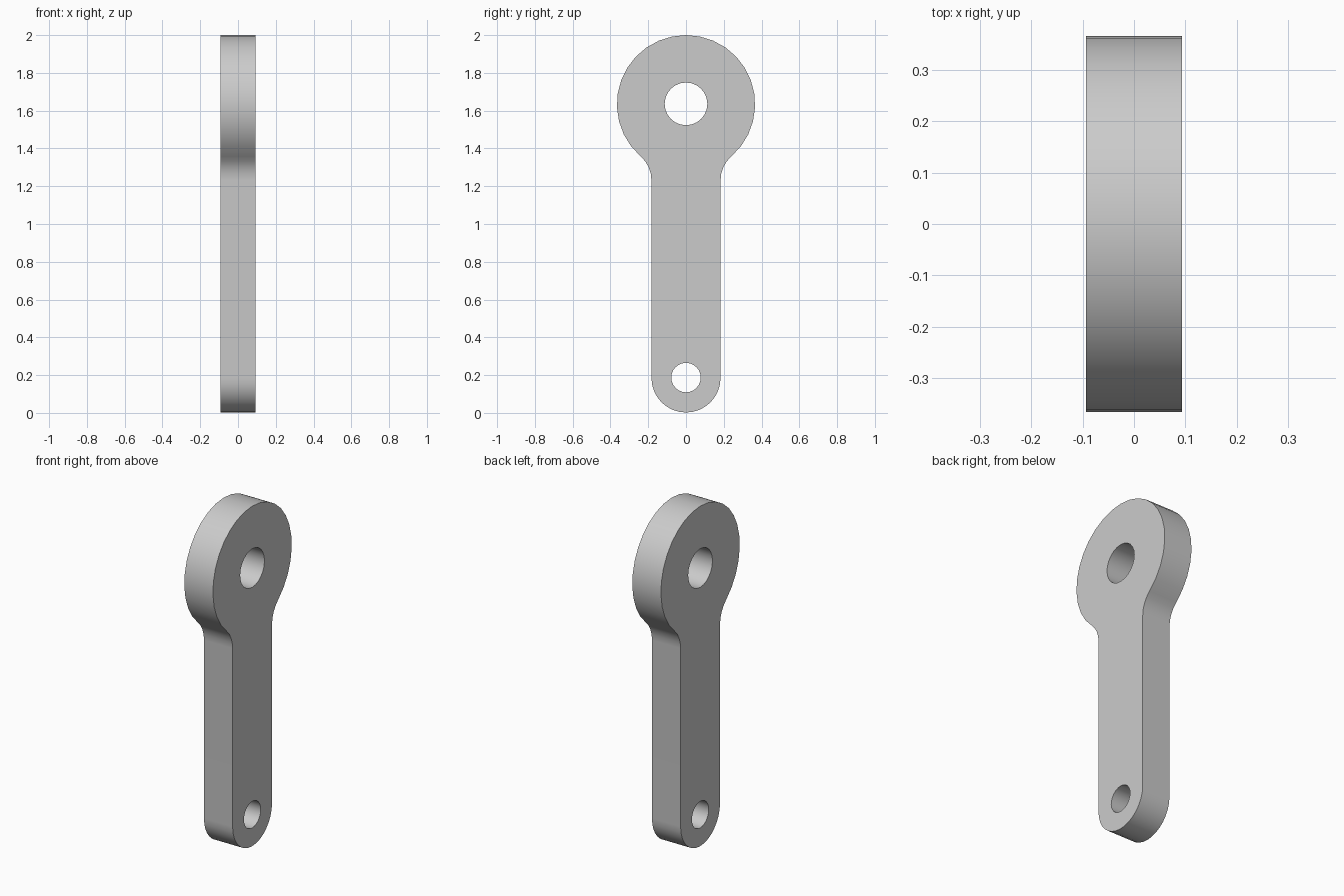
import bpy, bmesh
from math import pi, sin, cos, atan2, sqrt, radians

cube = bpy.data.objects.get("Cube")
if cube:
    bpy.data.objects.remove(cube, do_unlink=True)

# Dimensions of the link plate
HALF_THICK = 0.093
BIG_Z, BIG_R, BIG_HOLE = 1.634, 0.366, 0.113
END_Z, END_R, END_HOLE = 0.185, 0.183, 0.078
FILLET_R = 0.165


def arc(cy, cz, r, start, end, steps):
    """Points along an arc in the y-z plane, both ends included."""
    angles = [start + (end - start) * i / steps for i in range(steps + 1)]
    return [(cy + r * cos(a), cz + r * sin(a)) for a in angles]


# Half outline from the bottom to the top: rounded end, fillet, large eye
fillet_y = END_R + FILLET_R
fillet_z = BIG_Z - sqrt((BIG_R + FILLET_R) ** 2 - fillet_y ** 2)
join = atan2(fillet_z - BIG_Z, fillet_y)
half = arc(0, END_Z, END_R, -pi / 2, 0, 8)
half += arc(fillet_y, fillet_z, FILLET_R, pi, pi + join, 4)
half += arc(0, BIG_Z, BIG_R, join, pi / 2, 12)[1:]
outline = half + [(-y, z) for y, z in half[-2:0:-1]]

# Flat side with two holes, then extruded through the thickness
bm = bmesh.new()


def add_loop(points):
    verts = [bm.verts.new((-HALF_THICK, y, z)) for y, z in points]
    for a, b in zip(verts, verts[1:] + verts[:1]):
        bm.edges.new((a, b))


add_loop(outline)
add_loop(arc(0, BIG_Z + 0.002, BIG_HOLE, 0, 2 * pi, 24)[:-1])
add_loop(arc(0, END_Z + 0.002, END_HOLE, 0, 2 * pi, 24)[:-1])
bmesh.ops.triangle_fill(bm, edges=bm.edges[:], use_beauty=True)
ret = bmesh.ops.extrude_face_region(bm, geom=bm.faces[:], use_keep_orig=True)
moved = [v for v in ret["geom"] if isinstance(v, bmesh.types.BMVert)]
bmesh.ops.translate(bm, verts=moved, vec=(2 * HALF_THICK, 0, 0))
bmesh.ops.recalc_face_normals(bm, faces=bm.faces[:])

mesh = bpy.data.meshes.new("link_plate")
bm.to_mesh(mesh)
bm.free()
plate = bpy.data.objects.new("link_plate", mesh)
bpy.context.collection.objects.link(plate)

# Plain grey material
grey = bpy.data.materials.new("light_grey")
grey.use_nodes = True
colour = (0.6, 0.6, 0.6, 1)
grey.diffuse_color = colour
grey.node_tree.nodes["Principled BSDF"].inputs["Base Color"].default_value = colour
mesh.materials.append(grey)

# Smooth rims, crisp side edges
bpy.ops.object.select_all(action="DESELECT")
plate.select_set(True)
bpy.context.view_layer.objects.active = plate
bpy.ops.object.shade_smooth_by_angle(angle=radians(35))
